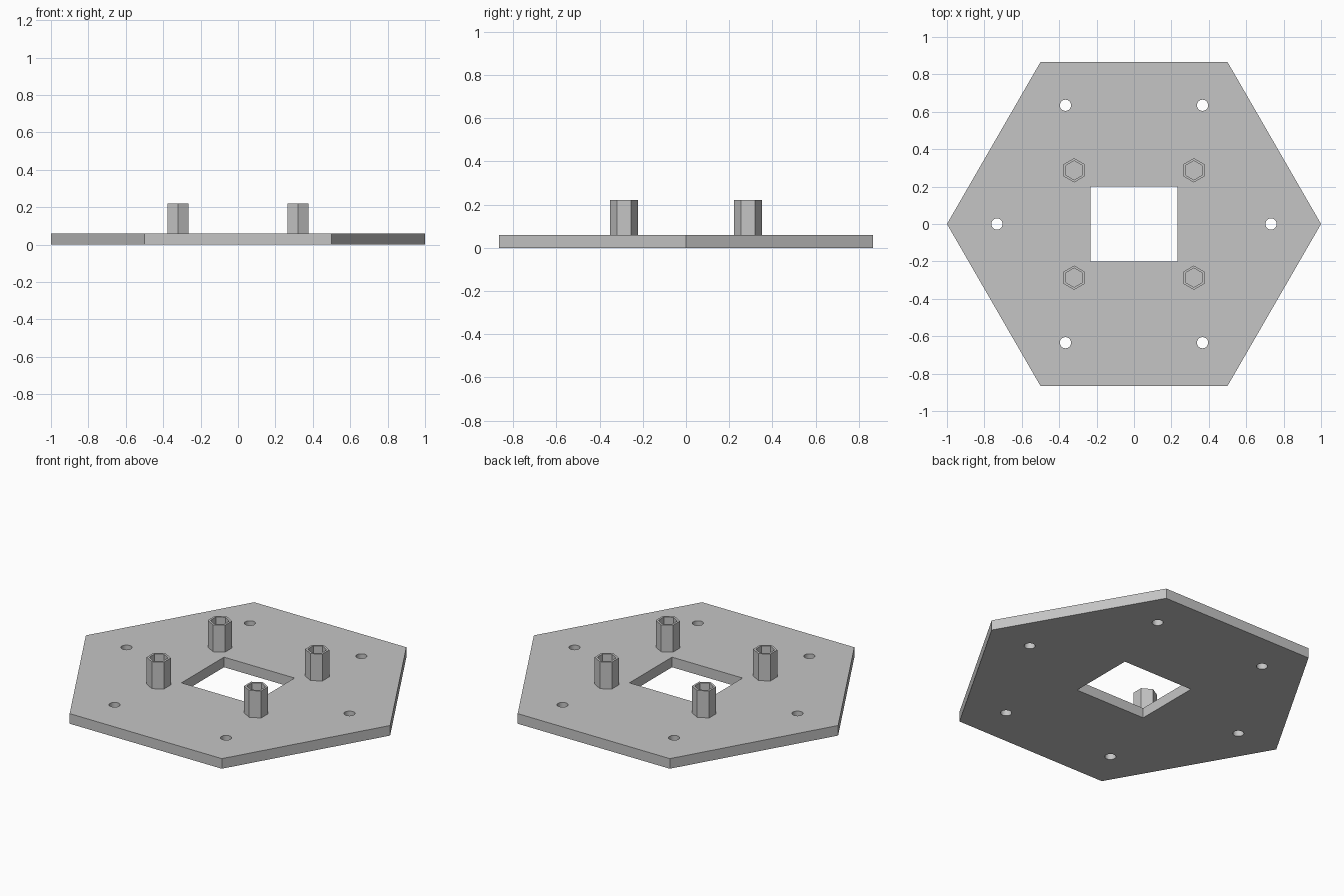
import bpy, bmesh, math

cube = bpy.data.objects.get("Cube")
if cube:
    bpy.data.objects.remove(cube, do_unlink=True)

GREY = (0.56, 0.56, 0.56, 1)
mat = bpy.data.materials.new("light grey")
mat.use_nodes = True
mat.diffuse_color = GREY
mat.node_tree.nodes["Principled BSDF"].inputs["Base Color"].default_value = GREY


def ring(n, r, cx=0, cy=0, turn=0):
    """Points of a regular polygon."""
    angles = [turn + math.tau * i / n for i in range(n)]
    return [(cx + r * math.cos(a), cy + r * math.sin(a)) for a in angles]


def extrusion(name, loops, z0, z1):
    """Extrude an outline with holes between two heights."""
    bm = bmesh.new()
    edges = []
    for loop in loops:
        vs = [bm.verts.new((x, y, z0)) for x, y in loop]
        edges += [bm.edges.new((v, vs[i - 1])) for i, v in enumerate(vs)]
    bmesh.ops.triangle_fill(bm, edges=edges, use_beauty=True, normal=(0, 0, 1))
    top = bmesh.ops.extrude_face_region(bm, geom=bm.faces[:], use_keep_orig=True)
    moved = [g for g in top["geom"] if isinstance(g, bmesh.types.BMVert)]
    bmesh.ops.translate(bm, verts=moved, vec=(0, 0, z1 - z0))
    bmesh.ops.recalc_face_normals(bm, faces=bm.faces[:])
    mesh = bpy.data.meshes.new(name)
    bm.to_mesh(mesh)
    bm.free()
    mesh.materials.append(mat)
    obj = bpy.data.objects.new(name, mesh)
    bpy.context.collection.objects.link(obj)
    return obj


# Hexagonal base plate with a central window and six round screw holes
T = 0.06
W, D = 0.232, 0.2
window = [(-W, -D), (W, -D), (W, D), (-W, D)]
holes = [ring(24, 0.03, x, y) for x, y in ring(6, 0.733)]
plate = extrusion("base_plate", [ring(6, 1), window] + holes, 0, T)
bpy.ops.object.select_all(action="DESELECT")
plate.select_set(True)
bpy.context.view_layer.objects.active = plate
bpy.ops.object.shade_smooth_by_angle(angle=math.radians(30))

# Four hollow hexagonal standoffs, rooted in the plate
for side, sx in (("left", 1), ("right", -1)):
    for end, sy in (("front", -1), ("back", 1)):
        x, y = 0.32 * sx, 0.287 * sy
        walls = [ring(6, r, x, y, math.pi / 6) for r in (0.065, 0.051)]
        extrusion(f"standoff_{end}_{side}", walls, T - 0.01, 0.22)
